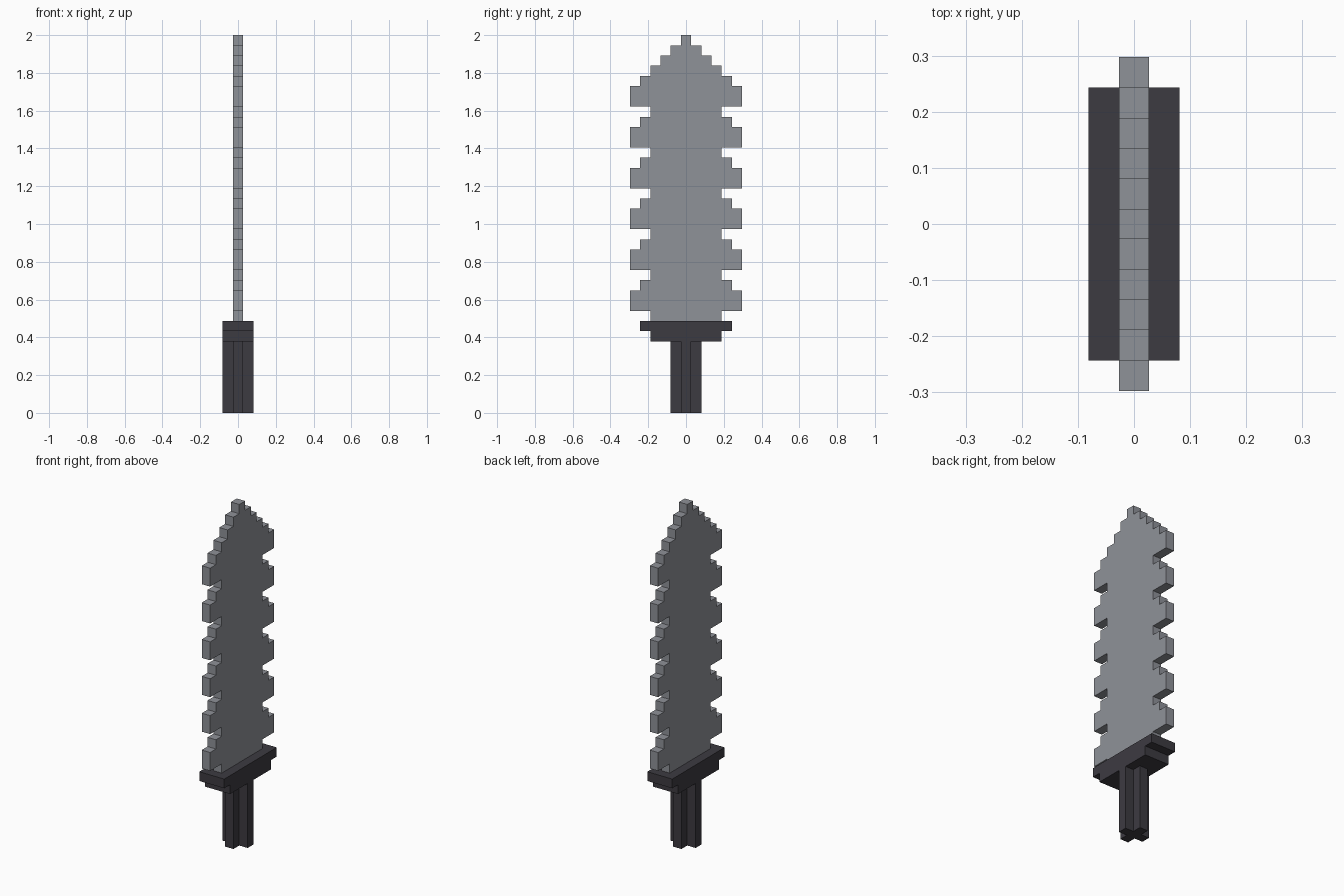
import bpy
import bmesh
from mathutils import Vector

cube = bpy.data.objects.get("Cube")
if cube:
    bpy.data.objects.remove(cube, do_unlink=True)

U = 2 / 37  # one block


def material(name, color):
    mat = bpy.data.materials.new(name)
    mat.use_nodes = True
    mat.diffuse_color = color
    mat.node_tree.nodes["Principled BSDF"].inputs["Base Color"].default_value = color
    return mat


steel = material("steel grey", (0.275, 0.287, 0.316, 1))
dark = material("dark charcoal", (0.046, 0.043, 0.053, 1))


def extrude_profile(name, points, along, mat):
    """Extrude a closed outline, given in blocks, along a vector."""
    bm = bmesh.new()
    face = bm.faces.new([bm.verts.new(Vector(p) * U) for p in points])
    result = bmesh.ops.extrude_face_region(bm, geom=[face], use_keep_orig=True)
    top = [v for v in result["geom"] if isinstance(v, bmesh.types.BMVert)]
    bmesh.ops.translate(bm, verts=top, vec=Vector(along) * U)
    bmesh.ops.recalc_face_normals(bm, faces=bm.faces)
    mesh = bpy.data.meshes.new(name)
    bm.to_mesh(mesh)
    bm.free()
    mesh.materials.append(mat)
    obj = bpy.data.objects.new(name, mesh)
    bpy.context.collection.objects.link(obj)
    return obj


def stepped_outline(rows, x, z):
    """Mirrored stair outline from (half width, height) rows stacked from z."""
    side = []
    for half, height in rows:
        side += [(half, z), (half, z + height)]
        z += height
    return [(x, y, h) for y, h in side] + [(x, -y, h) for y, h in reversed(side)]


# Blade: root, six stepped teeth on each edge, stepped tip
tooth = [(5.5, 2), (4.5, 1), (3.5, 1)]
blade_rows = [(3.5, 1)] + tooth * 6 + [(2.5, 1), (1.5, 1), (0.5, 1)]
extrude_profile("blade", stepped_outline(blade_rows, -0.5, 9), (1, 0, 0), steel)

# Guard: narrow collar below a wide crossbar
guard_rows = [(3.5, 1), (4.5, 1)]
extrude_profile("guard", stepped_outline(guard_rows, -1.5, 7), (3, 0, 0), dark)

# Grip: plus-shaped column
quarter = [(1.5, -0.5), (1.5, 0.5), (0.5, 0.5)]
plus = []
for turn in range(4):
    plus += [(x, y, 0) for x, y in quarter]
    quarter = [(-y, x) for x, y in quarter]
extrude_profile("grip", plus, (0, 0, 7), dark)
